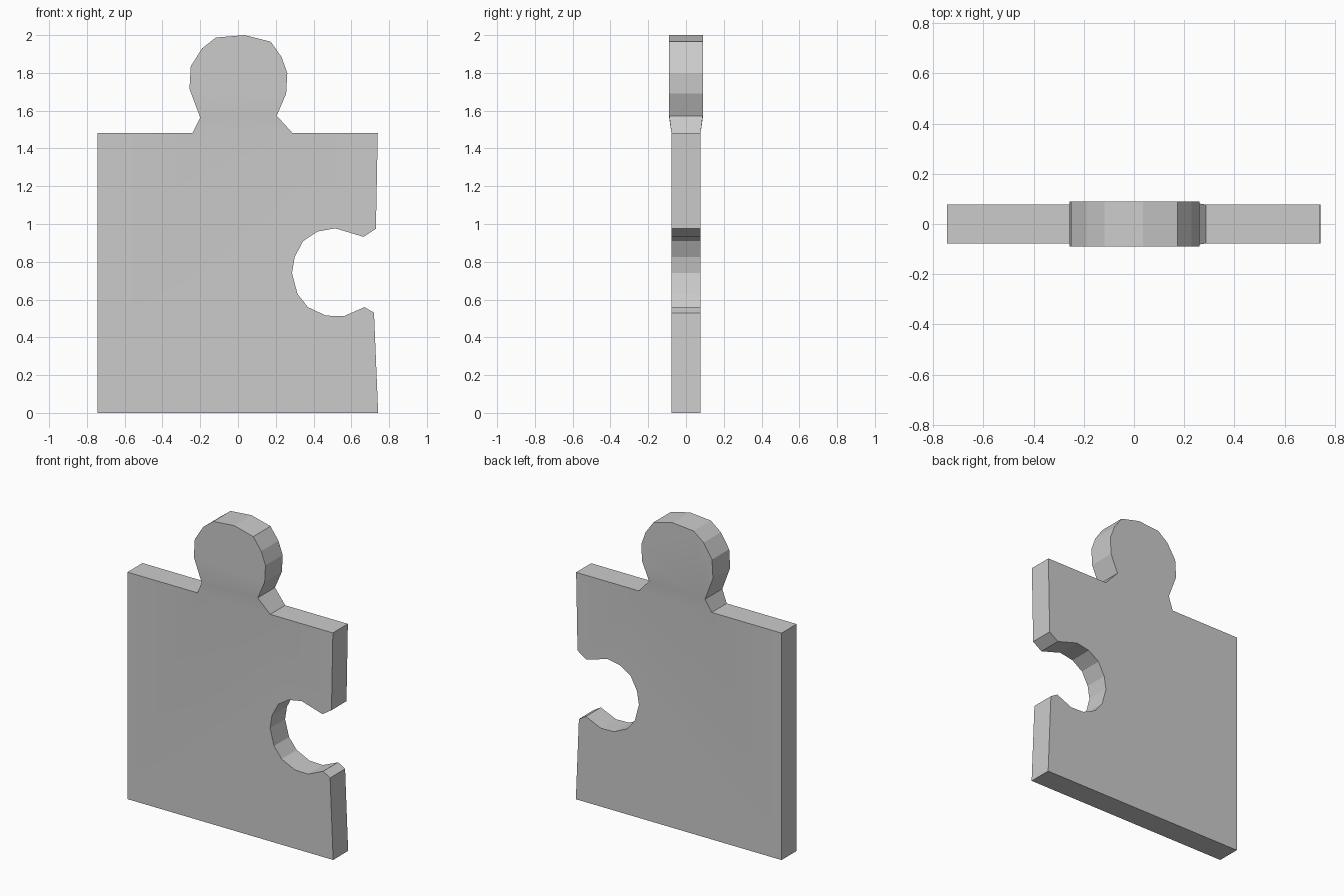
import bpy, bmesh, math

if "Cube" in bpy.data.objects:
    bpy.data.objects.remove(bpy.data.objects["Cube"])

# Outline pieces in (x, z), counter-clockwise seen from the front
BODY = [(-0.745, 1.483), (-0.745, 0), (0.742, 0), (0.72, 0.53)]
SOCKET = [(0.67, 0.56), (0.56, 0.512), (0.465, 0.515), (0.37, 0.56), (0.315, 0.63),
          (0.286, 0.74), (0.30, 0.825), (0.345, 0.91), (0.42, 0.96), (0.515, 0.977),
          (0.665, 0.932)]
SHOULDER = [(0.73, 0.975), (0.74, 1.483)]
NECK_BASE = [(0.287, 1.483), (-0.24, 1.483)]
KNOB = [(0.205, 1.573), (0.255, 1.69), (0.261, 1.80), (0.23, 1.885), (0.173, 1.965),
        (0.035, 2.0), (-0.117, 1.987), (-0.19, 1.93), (-0.25, 1.835), (-0.257, 1.715),
        (-0.20, 1.563)]

outline = BODY + SOCKET + SHOULDER + NECK_BASE[:1] + KNOB + NECK_BASE[1:]
n = len(outline)
base_r = outline.index(NECK_BASE[0])
base_l = n - 1
knob_r, knob_l = base_r + 1, n - 2

bm = bmesh.new()


def sheet(side):
    """One face of the piece; the knob is slightly thicker than the body."""
    verts = []
    for x, z in outline:
        y = side * 0.089 if z > 1.5 else side * 0.0775
        verts.append(bm.verts.new((x, y, z)))
    # body, sloping neck and round knob
    for ids in (list(range(base_r + 1)) + [base_l],
                [base_r, knob_r, knob_l, base_l],
                list(range(knob_r, knob_l + 1))):
        bm.faces.new([verts[i] for i in ids])
    return verts


front, back = sheet(-1), sheet(1)

# Rim joining front and back
for i in range(n):
    j = (i + 1) % n
    bm.faces.new((front[i], back[i], back[j], front[j]))
bmesh.ops.recalc_face_normals(bm, faces=bm.faces[:])

mesh = bpy.data.meshes.new("puzzle_piece")
bm.to_mesh(mesh)
bm.free()
piece = bpy.data.objects.new("puzzle_piece", mesh)
bpy.context.collection.objects.link(piece)

# Smooth only the gentle neck bend, keep the rim facets flat
bpy.context.view_layer.objects.active = piece
piece.select_set(True)
bpy.ops.object.shade_smooth_by_angle(angle=math.radians(12))
